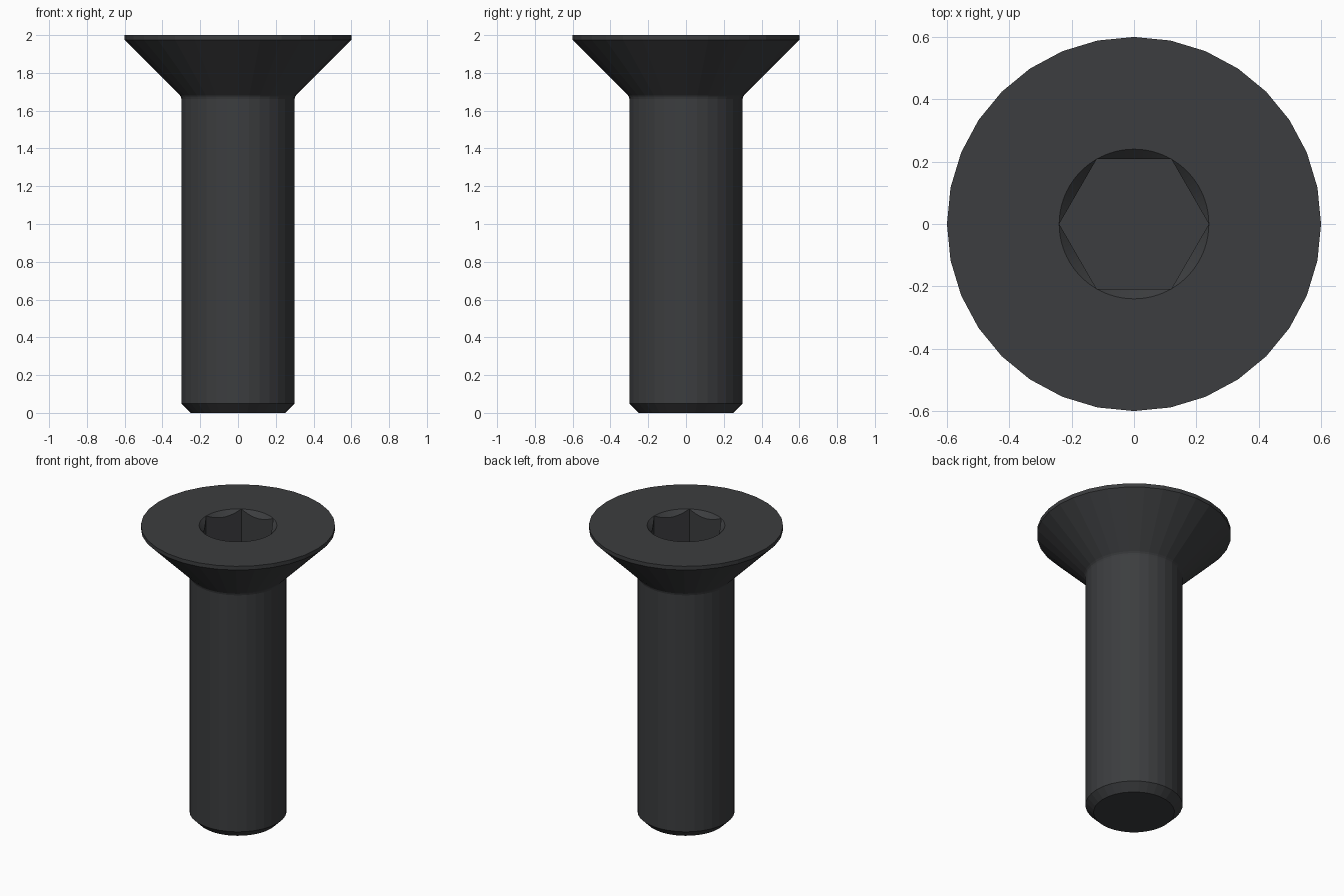
import bpy, bmesh
from math import sin, cos, pi, radians

if "Cube" in bpy.data.objects:
    bpy.data.objects.remove(bpy.data.objects["Cube"])

SIDES = 32            # outer body
FINE = 96             # socket rings, three steps per body side
RIM = 0.24            # socket mouth radius = hexagon corner radius
FLAT = RIM * cos(pi / 6)
FLOOR = 1.75

bm = bmesh.new()


def ring(count, radius, z):
    """Ring of vertices; radius and z are functions of the angle."""
    verts = []
    for i in range(count):
        a = 2 * pi * i / count
        r = radius(a)
        verts.append(bm.verts.new((r * cos(a), r * sin(a), z(r))))
    return verts


def bridge(low, high):
    n = len(low)
    for i in range(n):
        j = (i + 1) % n
        quad = [low[i], low[j], high[j], high[i]]
        if (low[i].co - high[i].co).length < 1e-6:
            quad.remove(high[i])
        elif (low[j].co - high[j].co).length < 1e-6:
            quad.remove(high[j])
        bm.faces.new(quad)


def hexagon(a):
    return FLAT / cos((a % (pi / 3)) - pi / 6)


# Chamfered tip, shank, small neck fillet, countersunk head and rim
profile = [(0.25, 0), (0.30, 0.05), (0.30, 1.662), (0.303, 1.674),
           (0.31, 1.684), (0.60, 1.974), (0.60, 2.0)]
rings = [ring(SIDES, lambda a, r=r: r, lambda _, z=z: z) for r, z in profile]
for low, high in zip(rings, rings[1:]):
    bridge(low, high)
bm.faces.new(rings[0][::-1])

# Hex socket: round mouth, conical lead-in cut by the flats, walls and floor
mouth = ring(FINE, lambda a: RIM, lambda r: 2.0)
wall_top = ring(FINE, hexagon, lambda r: 2.0 - (RIM - r))
wall_base = ring(FINE, hexagon, lambda r: FLOOR)
bridge(mouth, wall_top)
bridge(wall_top, wall_base)
bm.faces.new(wall_base)

# Flat top face between the head rim and the socket mouth
step = FINE // SIDES
for i in range(SIDES):
    inner = [mouth[(i * step + k) % FINE] for k in range(step, -1, -1)]
    bm.faces.new([rings[-1][i], rings[-1][(i + 1) % SIDES]] + inner)

bmesh.ops.remove_doubles(bm, verts=bm.verts, dist=1e-5)
bmesh.ops.dissolve_limit(bm, angle_limit=radians(0.5), verts=bm.verts[:],
                         edges=[e for e in bm.edges
                                if all(v.co.length_squared > 0 and
                                       abs(v.co.x) < 0.25 and v.co.z > 1.7
                                       and v.co.xy.length < RIM - 1e-4
                                       for v in e.verts)])
bmesh.ops.recalc_face_normals(bm, faces=bm.faces)

mesh = bpy.data.meshes.new("countersunk_screw")
bm.to_mesh(mesh)
bm.free()
screw = bpy.data.objects.new("countersunk_screw", mesh)
bpy.context.collection.objects.link(screw)

# Black oxide steel
steel = bpy.data.materials.new("black_steel")
steel.diffuse_color = (0.045, 0.047, 0.05, 1)
steel.use_nodes = True
steel.node_tree.nodes["Principled BSDF"].inputs["Base Color"].default_value = steel.diffuse_color
mesh.materials.append(steel)
